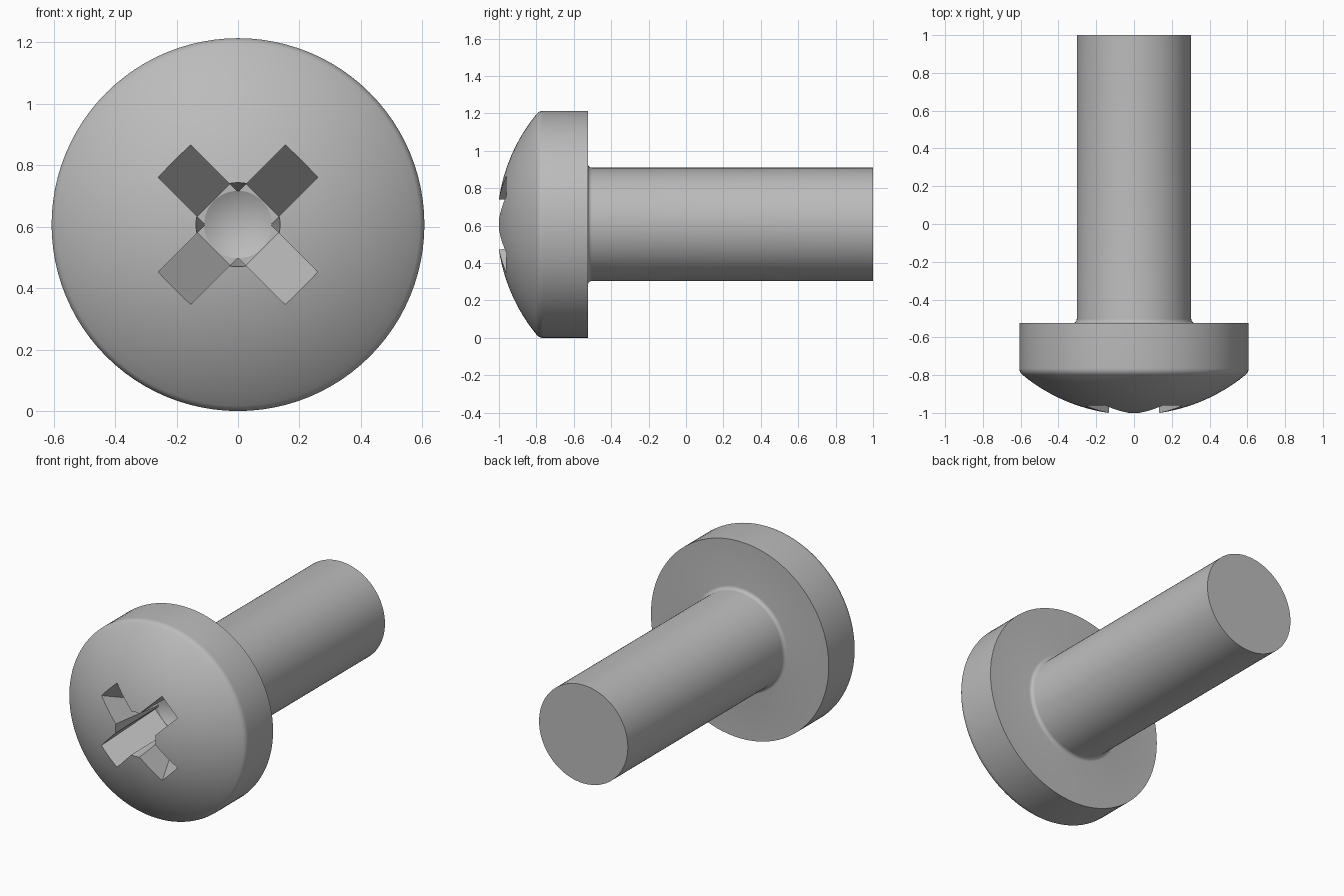
import bpy
import bmesh
from math import sin, cos, pi, radians, sqrt, asin
from mathutils import Matrix, Vector

cube = bpy.data.objects.get("Cube")
if cube:
    bpy.data.objects.remove(cube)

AXIS_Z = 0.607        # height of the screw axis
HEAD_R = 0.607
SHANK_R = 0.303
UNDERSIDE = -0.525    # y of the flat below the head
DOME_R = 0.93
DOME_TOP = -1.01
RECESS_END = -0.62

steel = bpy.data.materials.new("grey steel")
steel.use_nodes = True
GREY = (0.5, 0.5, 0.5, 1)
steel.diffuse_color = GREY
steel.node_tree.nodes["Principled BSDF"].inputs["Base Color"].default_value = GREY


def finish(name, bm):
    bmesh.ops.remove_doubles(bm, verts=bm.verts, dist=1e-5)
    bmesh.ops.recalc_face_normals(bm, faces=bm.faces)
    mesh = bpy.data.meshes.new(name)
    bm.to_mesh(mesh)
    bm.free()
    mesh.materials.append(steel)
    obj = bpy.data.objects.new(name, mesh)
    obj.location.z = AXIS_Z
    bpy.context.collection.objects.link(obj)
    return obj


def lathe(name, profile, sides):
    """Turn (radius, y) points about the y axis; open ends get flat caps."""
    bm = bmesh.new()
    rings = [[bm.verts.new((r * cos(2 * pi * i / sides), y, r * sin(2 * pi * i / sides)))
              for i in range(sides)] for r, y in profile]
    for a, b in zip(rings, rings[1:]):
        for i in range(sides):
            j = (i + 1) % sides
            bm.faces.new((a[i], a[j], b[j], b[i]))
    for ring, (r, _) in ((rings[0], profile[0]), (rings[-1], profile[-1])):
        if r > 0:
            bm.faces.new(ring)
    return finish(name, bm)


def arc(cr, cy, radius, start, end, steps):
    angles = [radians(start + (end - start) * i / steps) for i in range(steps + 1)]
    return [(cr + radius * cos(a), cy + radius * sin(a)) for a in angles]


# Turned body: dome, rounded rim, head side, neck fillet, shank
rim = 0.045
rim_r = HEAD_R - rim
dome_centre = DOME_TOP + DOME_R
rim_y = dome_centre - sqrt((DOME_R - rim) ** 2 - rim_r ** 2)
tilt = asin(rim_r / (DOME_R - rim)) * 180 / pi
fillet = 0.022
profile = arc(0, dome_centre, DOME_R, -87, tilt - 90, 14)
profile += arc(rim_r, rim_y, rim, tilt - 90, 0, 6)[1:]
profile += [(HEAD_R, UNDERSIDE)]
profile += arc(SHANK_R + fillet, UNDERSIDE + fillet, fillet, 270, 180, 5)
profile += [(SHANK_R, 1)]
screw = lathe("screw_body", profile, 96)

# Tapered centre hole with a shallow cone at its end
hole = lathe("recess_hole", [(0.146, -1.1), (0.137, -1.0), (0.11, RECESS_END),
                             (0, RECESS_END + 0.06)], 48)


def cross_slot(name, angle):
    """Prism with sloping ends that cuts two opposite recess arms."""
    slope = (0.293 - 0.112) / (RECESS_END + 0.96)
    top, bottom = -1.1, RECESS_END
    wide = 0.112 + slope * (bottom - top)
    half = 0.075
    bm = bmesh.new()
    outline = [(-wide, top), (wide, top), (0.112, bottom), (-0.112, bottom)]
    face = bm.faces.new([bm.verts.new((u, y, -half)) for u, y in outline])
    ext = bmesh.ops.extrude_face_region(bm, geom=[face])
    verts = [v for v in ext["geom"] if isinstance(v, bmesh.types.BMVert)]
    bmesh.ops.translate(bm, verts=verts, vec=Vector((0, 0, 2 * half)))
    bm.transform(Matrix.Rotation(radians(angle), 4, "Y"))
    return finish(name, bm)


# Cut the cross recess into the head
cutters = [hole, cross_slot("recess_slot_a", 45), cross_slot("recess_slot_b", -45)]
bpy.context.view_layer.objects.active = screw
screw.select_set(True)
for cutter in cutters:
    cutter.hide_render = True
    mod = screw.modifiers.new(cutter.name, "BOOLEAN")
    mod.operation = "DIFFERENCE"
    mod.solver = "EXACT"
    mod.object = cutter
    bpy.ops.object.modifier_apply(modifier=mod.name)
for cutter in cutters:
    bpy.data.objects.remove(cutter)

bpy.ops.object.shade_smooth_by_angle(angle=radians(25))
